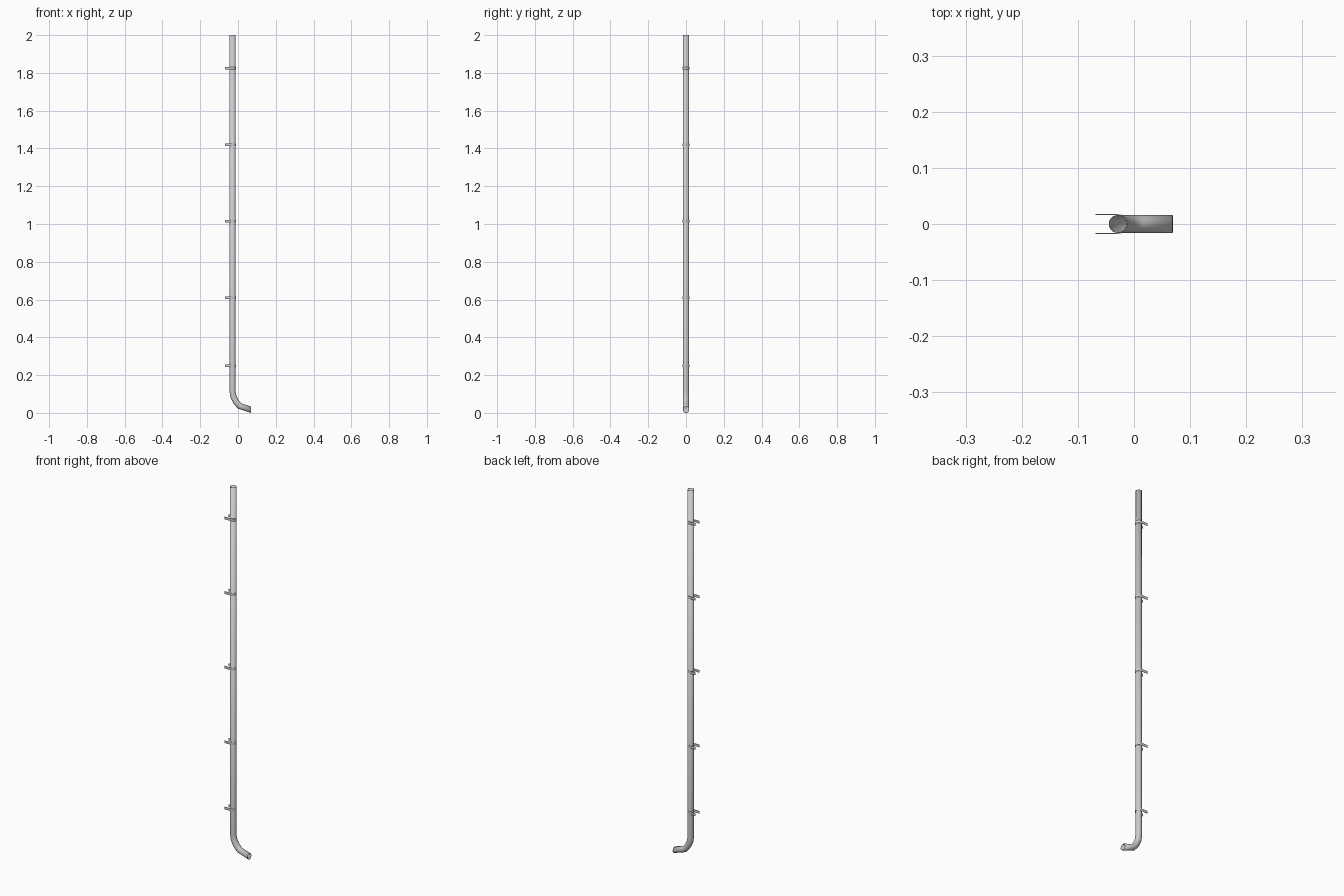
import bpy, bmesh, math
from mathutils import Vector

if "Cube" in bpy.data.objects:
    bpy.data.objects.remove(bpy.data.objects["Cube"])

R, SIDES, PX = 0.016, 24, -0.029


def finish(name, bm):
    bmesh.ops.recalc_face_normals(bm, faces=bm.faces)
    me = bpy.data.meshes.new(name)
    bm.to_mesh(me)
    bm.free()
    ob = bpy.data.objects.new(name, me)
    bpy.context.collection.objects.link(ob)
    bpy.context.view_layer.objects.active = ob
    ob.select_set(True)
    bpy.ops.object.shade_smooth_by_angle(angle=math.radians(35))
    ob.select_set(False)
    return ob


# Downpipe: open tube swept along an x-z path with mitred joints
path = [Vector(p) for p in [(PX, 2.0), (PX, 0.113), (-0.024, 0.085),
                            (-0.010, 0.057), (0.008, 0.037), (0.069, 0.0168)]]
bm = bmesh.new()
rings = []
for i, p in enumerate(path):
    d_in = (p - path[max(i - 1, 0)]).normalized()
    d_out = (path[min(i + 1, len(path) - 1)] - p).normalized()
    seg = d_out if i == 0 else d_in
    t = (d_in + d_out).normalized()
    n = Vector((-t.y, t.x))
    if i == len(path) - 1:
        n = Vector((0, 1))  # spout is cut off vertically
    n = n / abs(n.dot(Vector((-seg.y, seg.x))))
    ring = []
    for k in range(SIDES):
        a = 2 * math.pi * k / SIDES
        q = p + n * R * math.cos(a)
        ring.append(bm.verts.new((q.x, R * math.sin(a), q.y)))
    rings.append(ring)
for a, b in zip(rings, rings[1:]):
    for k in range(SIDES):
        j = (k + 1) % SIDES
        bm.faces.new((a[k], a[j], b[j], b[k]))
pipe = finish("downpipe", bm)
# thin pipe wall
wall = pipe.modifiers.new("wall", "SOLIDIFY")
wall.thickness = 0.001
wall.offset = -1

# Brackets: thin U-shaped straps around the pipe, legs reaching back to the wall
H, RI, RO, BACK = 0.014, 0.0162, 0.0175, -0.069


def u_line(r):
    arc = [(PX + r * math.cos(a), r * math.sin(a))
           for a in (math.pi * (k / 12 - 0.5) for k in range(13))]
    return [(BACK, -r)] + arc + [(BACK, r)]


for i, z in enumerate((0.25, 0.61, 1.015, 1.42, 1.825)):
    bm = bmesh.new()
    outline = u_line(RO) + u_line(RI)[::-1]
    half = len(outline) // 2
    low = [bm.verts.new((x, y, z - H / 2)) for x, y in outline]
    top = [bm.verts.new((x, y, z + H / 2)) for x, y in outline]
    m = len(outline)
    for k in range(m):
        j = (k + 1) % m
        bm.faces.new((low[k], low[j], top[j], top[k]))
    for k in range(half - 1):
        for v in (low, top):
            bm.faces.new((v[k], v[k + 1], v[m - 2 - k], v[m - 1 - k]))
    finish(f"bracket_{i + 1}", bm)
